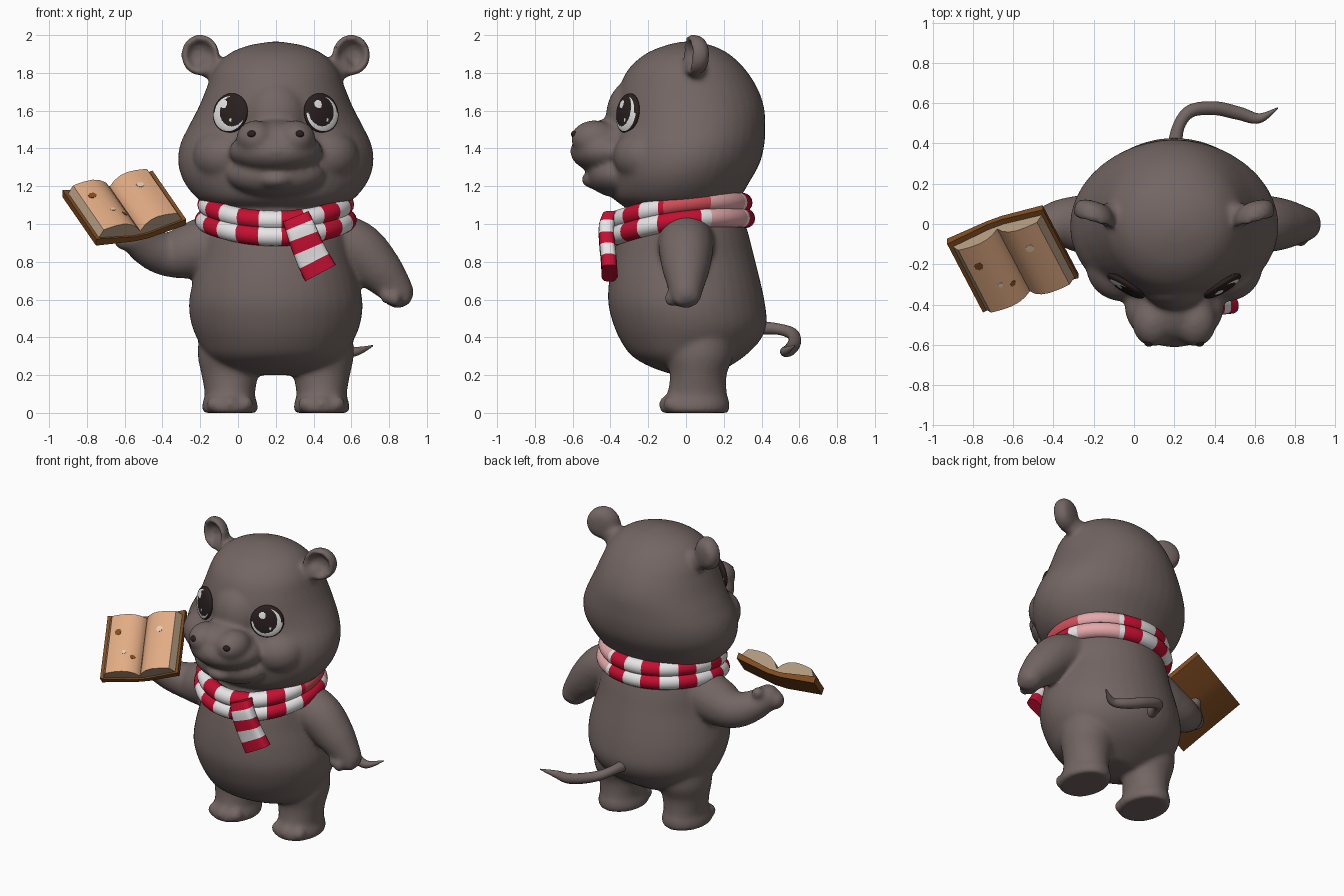
import bpy, bmesh, math
from mathutils import Vector, Matrix

if "Cube" in bpy.data.objects:
    bpy.data.objects.remove(bpy.data.objects["Cube"])

CX = 0.2  # the body's middle line


def material(name, r, g, b):
    m = bpy.data.materials.new(name)
    m.diffuse_color = [((c / 255 + 0.055) / 1.055) ** 2.4 for c in (r, g, b)] + [1]
    m.use_nodes = True
    m.node_tree.nodes["Principled BSDF"].inputs["Base Color"].default_value = m.diffuse_color
    return m


SKIN = material("skin grey brown", 115, 102, 99)
DARK = material("eye dark", 42, 31, 31)
WHITE = material("white", 232, 230, 230)
RED = material("scarf red", 196, 15, 48)
ROSE = material("scarf rose", 208, 78, 88)
PINK = material("scarf pink", 228, 168, 170)
PAGE = material("page tan", 226, 172, 132)
EDGE = material("page edge", 180, 157, 130)
COVER = material("cover brown", 130, 78, 34)
PALE = material("page pale spot", 232, 205, 180)


def spline(pts, n=5):
    """Smooth curve through tuples of any length."""
    out = []
    for i in range(len(pts) - 1):
        p = [pts[max(0, min(len(pts) - 1, i + k))] for k in (-1, 0, 1, 2)]
        for s in range(n):
            t = s / n
            out.append(tuple(0.5 * (2 * b + (c - a) * t + (2 * a - 5 * b + 4 * c - d) * t * t
                                    + (3 * b - a - 3 * c + d) * t ** 3) for a, b, c, d in zip(*p)))
    return out + [tuple(pts[-1])]


def loft(bm, rings, closed=False, mat=lambda i: 0):
    vs = [[bm.verts.new(p) for p in r] for r in rings]
    m, n = len(vs), len(vs[0])
    for i in range(m if closed else m - 1):
        a, b = vs[i], vs[(i + 1) % m]
        for k in range(n):
            f = bm.faces.new((a[k], a[(k + 1) % n], b[(k + 1) % n], b[k]))
            f.material_index = mat(i)
    if not closed:
        bm.faces.new(vs[0][::-1]).material_index = mat(0)
        bm.faces.new(vs[-1]).material_index = mat(m - 2)


def circle(n=40):
    return [(math.cos(2 * math.pi * k / n), math.sin(2 * math.pi * k / n)) for k in range(n)]


def stack(bm, cx, sections):
    """Ovals stacked in z: (z, half width, front y, back y)."""
    loft(bm, [[(cx + w * c, (f + b) / 2 + (b - f) / 2 * s, z) for c, s in circle()]
              for z, w, f, b in spline(sections)])


def ball(bm, center, radii):
    bmesh.ops.create_uvsphere(bm, u_segments=32, v_segments=16, radius=1,
                              matrix=Matrix.Translation(center) @ Matrix.Diagonal((*radii, 1)))


def tube(bm, pts):
    """Round limb through (x, y, z, radius) with ball ends."""
    path = spline(pts, 8)
    rings = []
    for i, p in enumerate(path):
        t = Vector(path[min(i + 1, len(path) - 1)][:3]) - Vector(path[max(i - 1, 0)][:3])
        a = t.cross(Vector((0, 0, 1))).normalized()
        b = a.cross(t).normalized()
        rings.append([Vector(p[:3]) + p[3] * (a * c + b * s) for c, s in circle(20)])
    loft(bm, rings)
    for p in (pts[0], pts[-1]):
        ball(bm, p[:3], (p[3],) * 3)


def finish(name, bm, mats):
    bmesh.ops.recalc_face_normals(bm, faces=bm.faces[:])
    me = bpy.data.meshes.new(name)
    bm.to_mesh(me)
    bm.free()
    ob = bpy.data.objects.new(name, me)
    bpy.context.collection.objects.link(ob)
    for m in mats:
        me.materials.append(m)
    bpy.ops.object.select_all(action='DESELECT')
    ob.select_set(True)
    bpy.context.view_layer.objects.active = ob
    bpy.ops.object.shade_smooth_by_angle(angle=math.radians(45))
    return ob


# Skin: torso, head, snout, ears and limbs fused into one smooth surface
bm = bmesh.new()
stack(bm, CX, [(.20, .15, -.06, .15), (.24, .28, -.18, .22), (.30, .36, -.285, .31), (.38, .41, -.345, .39),
               (.47, .447, -.385, .427), (.58, .46, -.412, .418), (.70, .438, -.408, .393),
               (.82, .405, -.388, .363), (.94, .385, -.358, .333), (1.05, .35, -.32, .30), (1.15, .33, -.30, .28)])
stack(bm, CX, [(1.06, .30, -.27, .22), (1.13, .41, -.38, .28), (1.22, .485, -.41, .335), (1.32, .517, -.42, .39),
               (1.42, .507, -.405, .415), (1.52, .46, -.375, .42), (1.62, .408, -.372, .413), (1.72, .367, -.352, .378),
               (1.82, .325, -.305, .313), (1.90, .25, -.215, .228), (1.945, .145, -.11, .137), (1.966, .02, -.02, .04)])
ball(bm, (CX, -.29, 1.56), (.165, .135, .2))        # brow to nose ridge
ball(bm, (CX, -.41, 1.385), (.248, .204, .122))     # muzzle
ball(bm, (CX, -.40, 1.43), (.2, .185, .125))        # nose fill
ball(bm, (CX, -.36, 1.26), (.26, .165, .12))        # jaw
ball(bm, (CX, -.455, 1.235), (.1, .1, .055))        # lower lip
for s in (-1, 1):
    ball(bm, (CX + s * .26, -.205, 1.36), (.18, .18, .15))    # cheek
    ball(bm, (CX + s * .105, -.485, 1.452), (.105, .124, .097))  # nostril bump
    # cupped ear
    loft(bm, [[(CX + s * .4 + r * c, .045 + y + s * .25 * r * c, 1.895 + 1.08 * r * z) for c, z in circle(32)]
              for y, r in [(.07, .03), (.06, .07), (.03, .095), (-.01, .102), (-.04, .093),
                           (-.035, .074), (0, .06), (.02, .03)]])
    ball(bm, (CX + s * .32, .05, 1.825), (.09, .055, .065))
    # leg, foot and toes
    lx = CX + s * .243
    stack(bm, lx, [(0, .137, -.127, .222), (.02, .149, -.14, .232), (.06, .143, -.13, .23), (.1, .133, -.1, .217),
                   (.2, .15, -.085, .215), (.3, .17, -.1, .25), (.4, .165, -.08, .25)])
    for dx in (-.08, 0, .08):
        ball(bm, (lx + dx, -.1 + abs(dx) * .3, .046), (.045, .045, .045))
tube(bm, [(.45, 0, .93, .15), (.62, 0, .875, .147), (.74, 0, .765, .127), (.82, 0, .675, .098), (.845, 0, .64, .086)])
for f in [(.785, -.065, .62), (.83, -.075, .605), (.885, -.03, .61), (.885, .03, .62)]:
    ball(bm, f, (.034, .042, .044))
tube(bm, [(-.08, 0, .92, .16), (-.24, 0, .86, .15), (-.37, 0, .84, .12), (-.47, -.05, .87, .1), (-.55, -.11, .93, .083)])
ball(bm, (-.6, -.12, .92), (.06, .06, .06))
ball(bm, (-.53, -.03, .985), (.04, .04, .04))
skin = finish("body", bm, [SKIN])
mod = skin.modifiers.new("fuse", 'REMESH')
mod.mode, mod.voxel_size, mod.use_smooth_shade = 'VOXEL', .013, True
mod = skin.modifiers.new("soften", 'SMOOTH')
mod.factor, mod.iterations = .5, 14

# Curled tail
bm = bmesh.new()
tube(bm, [(.2, .36, .45, .04), (.22, .48, .445, .03), (.28, .56, .42, .032), (.4, .575, .375, .034),
          (.52, .55, .335, .033), (.62, .525, .325, .025), (.712, .575, .355, .004)])
finish("tail", bm, [SKIN])

# Eyes: flattened balls with iris, rim and glint chosen by position on the disc
for s, side, shift in ((-1, "left", .026), (1, "right", -.012)):
    bm = bmesh.new()
    bmesh.ops.create_uvsphere(bm, u_segments=64, v_segments=64, radius=1)
    bmesh.ops.scale(bm, vec=(.106, .106, .03), verts=bm.verts[:])
    for f in bm.faces:
        x, y = f.calc_center_median().xy
        rim = math.hypot(x, y) > (.097 if y < 0 else .087)
        iris = math.hypot((x - shift) / .076, (y - .01) / .083) < 1
        glint = math.hypot(x + .03, y - .045) < .022 or math.hypot(x - .02, y + .04) < .008
        f.material_index = 0 if rim or (iris and not glint) else 1
    normal = Vector((.62 * s, -1, .16))
    at = Matrix.Translation((CX + s * .24, -.308, 1.587))
    bm.transform(at @ normal.to_track_quat('Z', 'Y').to_matrix().to_4x4())
    finish(side + "_eye", bm, [DARK, WHITE])

# Nostrils
bm = bmesh.new()
for s in (-1, 1):
    ball(bm, (CX + s * .125, -.583, 1.475), (.026, .026, .021))
finish("nostrils", bm, [DARK])

# Scarf: two striped rolls round the neck, faded on one side
bm = bmesh.new()
STRIPES = 21
for dz, grow in ((.043, 0), (-.04, .014)):
    rings = []
    for k in range(STRIPES * 4):
        a = 2 * math.pi * k / (STRIPES * 4)
        c, s = math.cos(a), math.sin(a)
        z = 1.06 + .0475 * s - .0375 * s * s + dz
        rings.append([(CX + (.363 + grow + .052 * p) * c, -.035 + (.335 + grow + .052 * p) * s, z + .052 * q)
                      for p, q in circle(16)])
    start = len(bm.faces)
    loft(bm, rings, closed=True, mat=lambda i: ((i + 24) // 4) % 2)
    bm.faces.ensure_lookup_table()
    for f in bm.faces[start:]:
        c = f.calc_center_median()
        if c.x > .38 and c.y > .13:
            f.material_index = 3
        elif c.x > .42 and c.y > -.12 and dz > 0:
            f.material_index = 2
finish("scarf_wrap", bm, [RED, WHITE, ROSE, PINK])

# Scarf hanging end
bm = bmesh.new()
path = [Vector(p) for p in spline([(.305, -.4, 1.04), (.33, -.42, .98), (.36, -.418, .9),
                                   (.395, -.41, .82), (.437, -.405, .74)])]
rings = []
for i, p in enumerate(path):
    t = path[min(i + 1, len(path) - 1)] - path[max(i - 1, 0)]
    side = t.cross(Vector((0, 1, 0))).normalized()
    w = .074 + .02 * i / len(path)
    rings.append([p + side * w * math.copysign(abs(c) ** .5, c) + Vector((0, .042, 0)) * math.copysign(abs(s) ** .6, s)
                  for c, s in circle(24)])
loft(bm, rings, mat=lambda i: (i // 4) % 2)
finish("scarf_end", bm, [RED, WHITE])

# Open book, built flat in its own frame (across, along the spine, up) then tilted
U = Vector((.922, .328, .205)).normalized()
N = U.cross(Vector((-.36, .743, .563))).normalized()
V = N.cross(U)
BOOK = Matrix.Translation((-.6, -.165, 1.065)) @ Matrix((U, V, N)).transposed().to_4x4()
TOP = [(0, .02), (.025, .055), (.06, .08), (.1, .092), (.15, .092), (.19, .087), (.212, .082)]


def page_height(x):
    x = abs(x)
    for (a, h), (b, g) in zip(TOP, TOP[1:]):
        if x <= b:
            return h + (g - h) * (x - a) / (b - a)
    return TOP[-1][1]


bm = bmesh.new()
outline = [(-.258, .042), (-.04, 0), (.04, 0), (.258, .04), (.258, .002), (.04, -.03), (-.04, -.03), (-.258, -.002)]
loft(bm, [[(x, y, z) for x, z in outline] for y in (-.224, .238)])
bm.transform(BOOK)
finish("book_cover", bm, [COVER])

bm = bmesh.new()
for s in (-1, 1):
    outline = TOP + [(.24, .036), (.04, -.003), (0, -.003)]
    loft(bm, [[(s * x, y, z) for x, z in outline] for y in (-.213, .208)])
bmesh.ops.recalc_face_normals(bm, faces=bm.faces[:])
for f in bm.faces:
    on_top = f.normal.z > .3 and abs(f.calc_center_median().x) < .215
    f.material_index = 0 if on_top else 1
bm.transform(BOOK)
finish("book_pages", bm, [PAGE, EDGE])

# Small blots on the pages
for name, mat, spots in (("brown_blots", COVER, [(-.155, .08, .023), (-.045, -.1, .015)]),
                         ("pale_blots", PALE, [(.12, .08, .022), (-.1, -.07, .014)])):
    bm = bmesh.new()
    for x, y, r in spots:
        flat = [(x + r * c, y + r * s) for c, s in circle(7)]
        loft(bm, [[(a, b, page_height(a) + h) for a, b in flat] for h in (-.004, .002)])
    bm.transform(BOOK)
    finish(name, bm, [mat])
